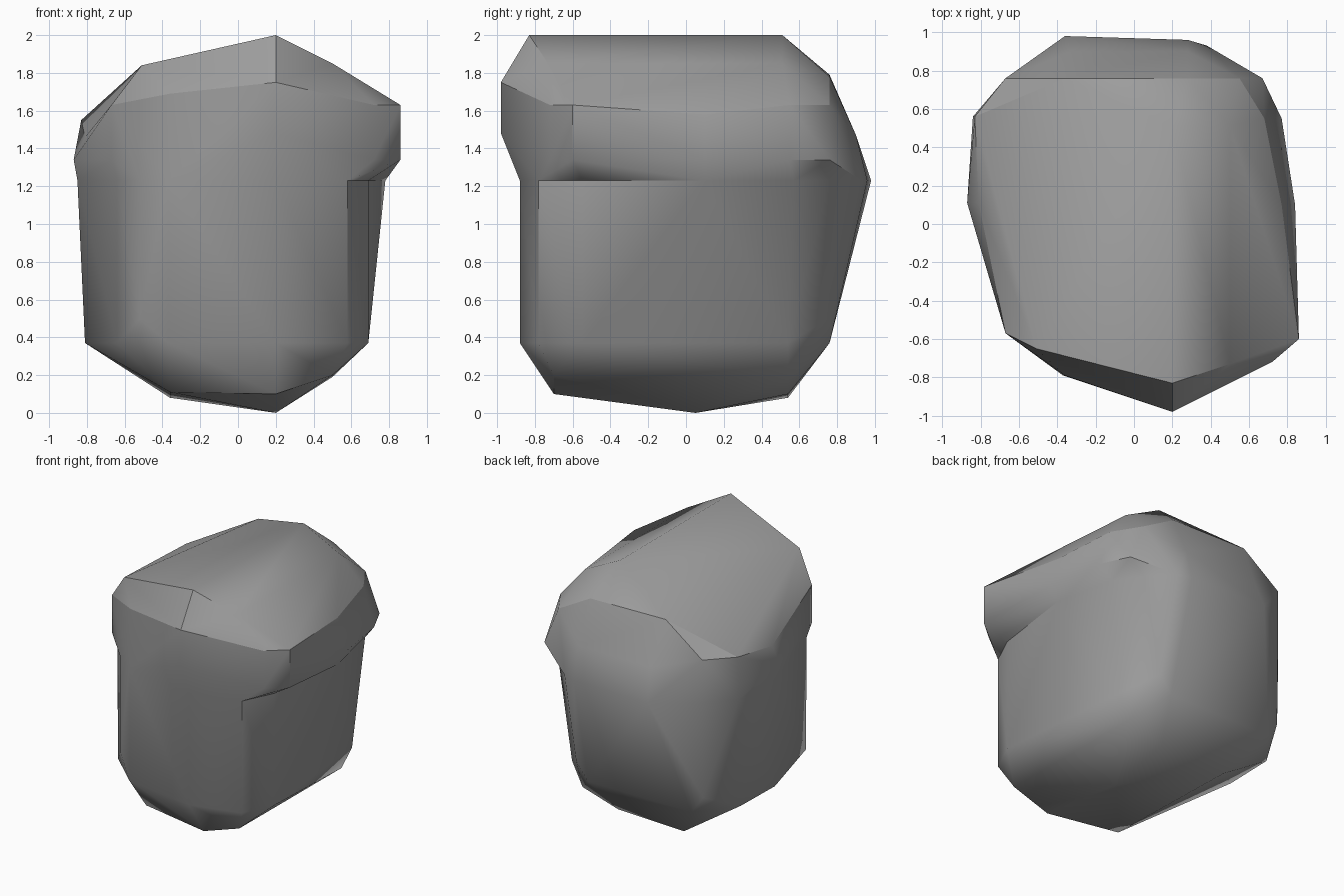
import bpy
import bmesh
from mathutils import Vector

cube = bpy.data.objects.get("Cube")
if cube:
    bpy.data.objects.remove(cube, do_unlink=True)

# One plain stone colour
stone = bpy.data.materials.new("stone_grey")
stone.use_nodes = True
colour = (0.34, 0.34, 0.34, 1)
stone.diffuse_color = colour
stone.node_tree.nodes["Principled BSDF"].inputs["Base Color"].default_value = colour

WAIST = 1.23


def level(z, *outline):
    """Corners of a horizontal outline at one height."""
    return [(x, y, z) for x, y in outline]


def station(y, *profile):
    """Corners of a front-facing profile at one depth."""
    return [(x, y, z) for x, z in profile]


def nearest(bm, point):
    """Corner of the stone closest to a point."""
    return min(bm.verts, key=lambda v: (v.co - Vector(point)).length)


def add_shell(bm, points):
    """Wrap corner points in a convex shell that is open at the waist."""
    verts = [bm.verts.new(point) for point in points]
    result = bmesh.ops.convex_hull(bm, input=verts)
    loose = {v for v in result["geom_interior"] + result["geom_unused"]
             if isinstance(v, bmesh.types.BMVert) and v.is_valid}
    bmesh.ops.delete(bm, geom=list(loose), context="VERTS")
    inner = [f for f in bm.faces
             if all(abs(v.co.z - WAIST) < 0.001 for v in f.verts)]
    bmesh.ops.delete(bm, geom=inner, context="FACES")


# Shared outline where the cap meets the body
front_wall = [(-0.37, -0.79), (0.2, -0.88), (0.58, -0.78), (0.69, -0.55)]
waist = level(WAIST, (-0.64, -0.55), (-0.52, -0.68), *front_wall,
              (0.78, 0.1), (0.68, 0.57), (0.55, 0.76), (0.38, 0.93), (0.28, 0.96),
              (-0.36, 0.98), (-0.67, 0.76), (-0.84, 0.56), (-0.85, 0.11))

# Lower body: underside, chamfered foot and upright walls
body_points = waist + (
    station(-0.7, (0.2, 0.1), (0.5, 0.2))
    + station(-0.6, (-0.36, 0.11))
    + station(0.05, (0.2, 0))
    + station(0.54, (-0.36, 0.08), (0.2, 0.1), (0.5, 0.19))
    + level(0.37, (-0.64, -0.54), *front_wall, (0.59, 0.54), (0.3, 0.76),
            (-0.58, 0.76), (-0.8, 0.48), (-0.81, 0.08))
    + level(0.5, (-0.52, -0.68), (0.4, 0.76), (-0.67, 0.75))
)

# Cap rim, running once around the stone; its two sides sag after wrapping
front_rim = [(-0.67, -0.57), (-0.54, -0.66), (0.72, -0.72), (0.86, -0.6)]
left_sag, right_sag = (-0.81, 0.11, 1.59), (0.77, 0.1, 1.64)
rim = (
    level(1.63, *front_rim, (0.68, 0.55), (0.55, 0.76))
    + station(-0.98, (0.2, 1.75))
    + station(-0.79, (-0.36, 1.69))
    + station(0.76, (0.28, 1.78), (-0.36, 1.79), (-0.67, 1.56))
    + station(0.56, (-0.83, 1.55))
    + [left_sag, right_sag]
)

# Overhanging cap: flared underside, rim, pitched crown and sloping back
cap_points = waist + rim + (
    level(1.34, *front_rim, (-0.36, -0.77), (0.2, -0.92), (0.84, 0.1),
          (0.77, 0.55), (0.67, 0.76), (-0.84, 0.56), (-0.87, 0.11))
    + level(1.48, (0.2, -0.98), (-0.36, -0.79))
    + station(-0.83, (0.2, 2))
    + station(-0.65, (-0.51, 1.84))
    + station(-0.73, (0.5, 1.85))
    + station(0.51, (0.2, 2), (0.5, 1.85))
    + station(0.9, (-0.33, 1.47), (0.28, 1.47))
)

# Weld both shells into one closed stone
bm = bmesh.new()
add_shell(bm, body_points)
add_shell(bm, cap_points)
bmesh.ops.remove_doubles(bm, verts=bm.verts, dist=0.001)

# Crisp rim edge, then lower its sagging sides
rim_verts = {nearest(bm, point) for point in rim}
for edge in bm.edges:
    edge.smooth = not rim_verts.issuperset(edge.verts)
for point, drop in ((left_sag, 0.13), (right_sag, 0.06)):
    nearest(bm, point).co.z -= drop
bmesh.ops.recalc_face_normals(bm, faces=bm.faces)
mesh = bpy.data.meshes.new("boulder")
bm.to_mesh(mesh)
bm.free()
mesh.materials.append(stone)
boulder = bpy.data.objects.new("boulder", mesh)
bpy.context.collection.objects.link(boulder)

# Soft facets with the strong edges kept
bpy.ops.object.select_all(action="DESELECT")
bpy.context.view_layer.objects.active = boulder
boulder.select_set(True)
bpy.ops.object.shade_smooth_by_angle(angle=0.8)
